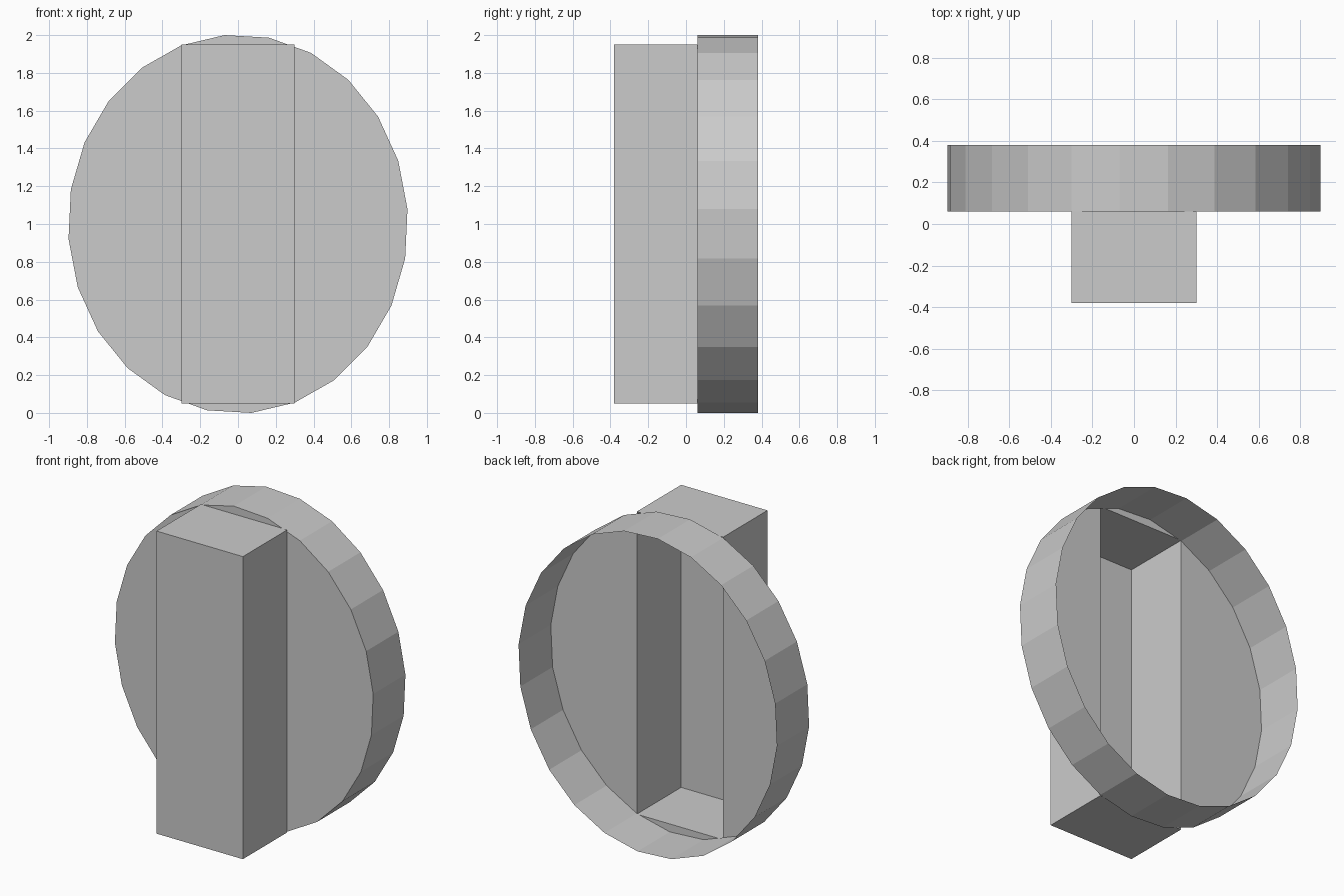
import bpy, bmesh, math
from mathutils import Vector

if "Cube" in bpy.data.objects:
    bpy.data.objects.remove(bpy.data.objects["Cube"])

SIDES, RX, RZ = 24, 0.9, 1.0
FRONT, PLATE, BACK = -0.38, 0.06, 0.38
HALF, LOW, HIGH = 0.3, 0.05, 1.95


def finish(name, bm):
    mesh = bpy.data.meshes.new(name)
    bm.to_mesh(mesh)
    bm.free()
    obj = bpy.data.objects.new(name, mesh)
    bpy.context.collection.objects.link(obj)
    return obj


def oval(bm, y):
    angles = [math.radians(4.5 + 360 * i / SIDES) for i in range(SIDES)]
    pts = [(RX * math.cos(a), y, RZ * math.sin(a)) for a in angles]
    low, high = min(p[2] for p in pts), max(p[2] for p in pts)
    return [bm.verts.new((x, y, 2 * (z - low) / (high - low))) for x, y, z in pts]


# Thin faceted rim, open at the back
bm = bmesh.new()
a, b = oval(bm, PLATE), oval(bm, BACK)
for i in range(SIDES):
    j = (i + 1) % SIDES
    bm.faces.new((a[i], b[i], b[j], a[j]))
bmesh.ops.recalc_face_normals(bm, faces=bm.faces)
finish("dial_rim", bm)

# Front plate with a slot opening into the hollow grip
bm = bmesh.new()
bm.faces.new(oval(bm, PLATE))
for co, no in (((-HALF, 0, 0), (1, 0, 0)), ((HALF, 0, 0), (1, 0, 0)),
               ((0, 0, LOW), (0, 0, 1)), ((0, 0, HIGH), (0, 0, 1))):
    bmesh.ops.bisect_plane(bm, geom=bm.verts[:] + bm.edges[:] + bm.faces[:],
                           plane_co=Vector(co), plane_no=Vector(no))
slot = []
for f in bm.faces:
    c = f.calc_center_median()
    if abs(c.x) < HALF and LOW < c.z < HIGH:
        slot.append(f)
bmesh.ops.delete(bm, geom=slot, context='FACES')
for f in bm.faces:
    f.normal_update()
    if f.normal.y > 0:
        f.normal_flip()
finish("dial_plate", bm)

# Hollow grip bar: a box without its back face
bm = bmesh.new()
bmesh.ops.create_cube(bm, size=1)
bmesh.ops.scale(bm, vec=(2 * HALF, PLATE - FRONT, HIGH - LOW), verts=bm.verts)
bmesh.ops.translate(bm, vec=(0, (PLATE + FRONT) / 2, (HIGH + LOW) / 2), verts=bm.verts)
bm.normal_update()
bmesh.ops.delete(bm, geom=[f for f in bm.faces if f.normal.y > 0.5], context='FACES')
finish("grip_bar", bm)
